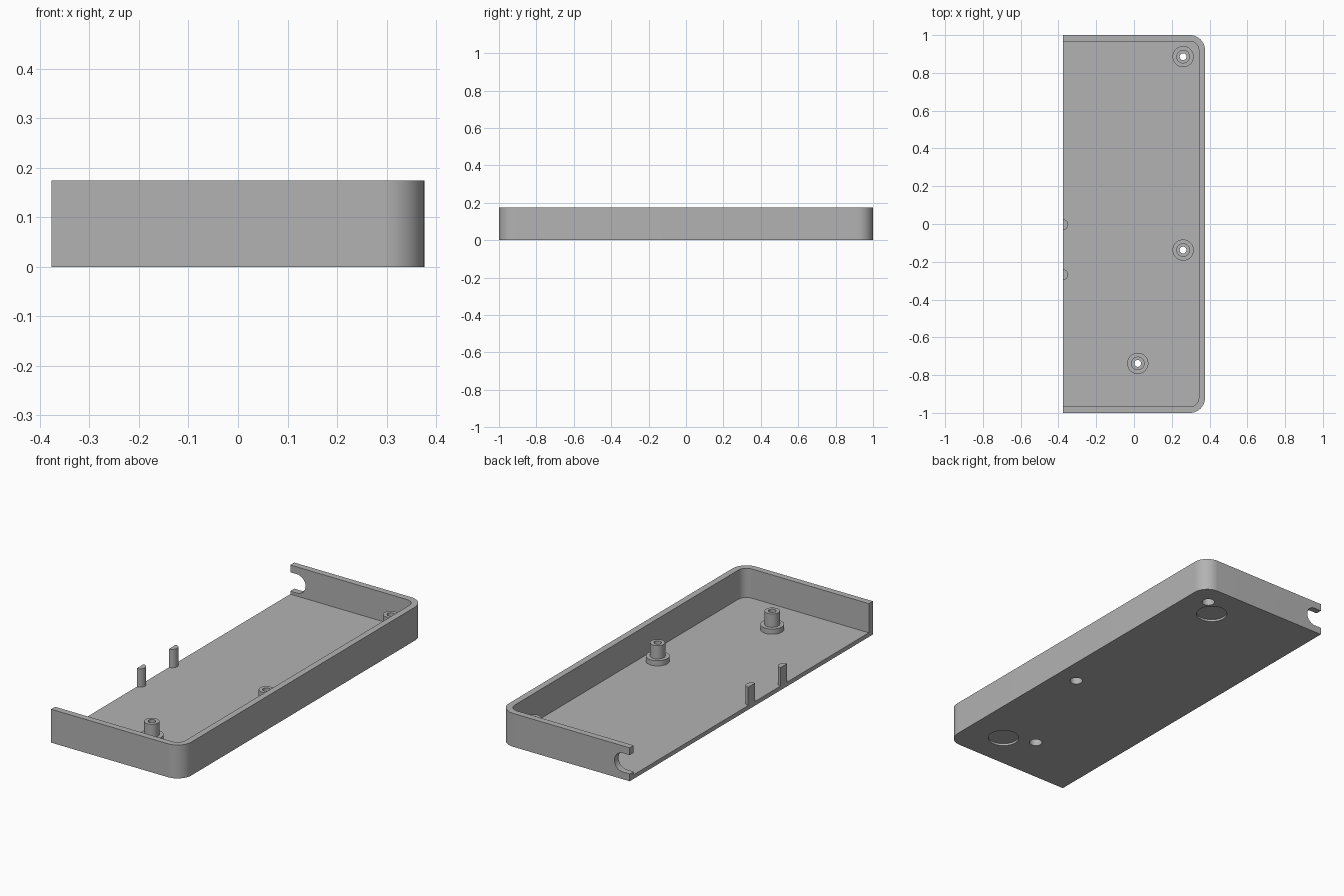
import bpy
import bmesh
from math import cos, sin, pi, radians

if "Cube" in bpy.data.objects:
    bpy.data.objects.remove(bpy.data.objects["Cube"], do_unlink=True)

# Overall sizes
HX, HY, HEIGHT = 0.376, 1.0, 0.174
WALL, FLOOR, CORNER = 0.033, 0.022, 0.08
BOSS_TOP, BORE_TOP, BORE_R = 0.118, 0.036, 0.031
BOSSES = [(0.26, 0.886), (0.26, -0.138), (0.02, -0.738)]

grey = bpy.data.materials.new("light grey plastic")
grey.use_nodes = True
grey.diffuse_color = (0.45, 0.45, 0.45, 1)
grey.node_tree.nodes["Principled BSDF"].inputs["Base Color"].default_value = (0.45, 0.45, 0.45, 1)


def finish(name, bm):
    """Turn a bmesh into a grey object in the scene."""
    bmesh.ops.recalc_face_normals(bm, faces=bm.faces)
    mesh = bpy.data.meshes.new(name)
    bm.to_mesh(mesh)
    bm.free()
    mesh.materials.append(grey)
    obj = bpy.data.objects.new(name, mesh)
    bpy.context.collection.objects.link(obj)
    return obj


def prism(name, outline, low, high, axis="z"):
    """Extrude a flat outline along z, or an (x, z) outline along y."""
    bm = bmesh.new()
    place = (lambda a, b, h: (a, b, h)) if axis == "z" else (lambda a, b, h: (a, h, b))
    face = bm.faces.new([bm.verts.new(place(a, b, low)) for a, b in outline])
    moved = bmesh.ops.extrude_face_region(bm, geom=[face])["geom"]
    shift = place(0, 0, high - low)
    bmesh.ops.translate(bm, vec=shift, verts=[v for v in moved if isinstance(v, bmesh.types.BMVert)])
    return finish(name, bm)


def arc(cx, cy, r, start, end, steps):
    angles = [radians(start + (end - start) * i / steps) for i in range(steps + 1)]
    return [(cx + r * cos(t), cy + r * sin(t)) for t in angles]


def circle(cx, cy, r, steps=48):
    return arc(cx, cy, r, 0, 360, steps)[:-1]


def half_tray(left, right, half_y, r):
    """Outline with square corners on the open side and round ones opposite."""
    return ([(left, half_y), (left, -half_y)]
            + arc(right - r, r - half_y, r, -90, 0, 16)
            + arc(right - r, half_y - r, r, 0, 90, 16))


def select_only(obj):
    bpy.ops.object.select_all(action="DESELECT")
    obj.select_set(True)
    bpy.context.view_layer.objects.active = obj


def cut(target, cutter):
    cutter.hide_render = True
    mod = target.modifiers.new("cut", "BOOLEAN")
    mod.operation, mod.solver, mod.object = "DIFFERENCE", "EXACT", cutter
    select_only(target)
    bpy.ops.object.modifier_apply(modifier=mod.name)
    bpy.data.objects.remove(cutter, do_unlink=True)


def smooth(obj):
    select_only(obj)
    bpy.ops.object.shade_smooth_by_angle(angle=radians(30))


# Tray: rounded block hollowed out, open along one long side
tray = prism("tray", half_tray(-HX, HX, HY, CORNER), 0, HEIGHT)
cut(tray, prism("hollow", half_tray(-HX - 0.1, HX - WALL, HY - WALL, CORNER - WALL), FLOOR, HEIGHT + 0.1))

# Round-ended cable notch in the back wall
NOTCH_R, NOTCH_Z = 0.049, HEIGHT / 2
notch = arc(-HX + 0.039, NOTCH_Z, NOTCH_R, -90, 90, 24)
notch += [(-HX - 0.1, NOTCH_Z + NOTCH_R), (-HX - 0.1, NOTCH_Z - NOTCH_R)]
cut(tray, prism("notch", notch, HY - 0.1, HY + 0.1, axis="y"))

# Shallow foot recesses under the floor
for side in (-1, 1):
    cut(tray, prism("foot_recess", circle(0.172, side * 0.807, 0.076), -0.1, 0.011))

# Screw openings through the floor
for x, y in BOSSES:
    cut(tray, prism("screw_opening", circle(x, y, BORE_R), -0.1, FLOOR + 0.05))
smooth(tray)

# Stepped hollow screw bosses, revolved from a closed profile
PROFILE = [(BORE_R, FLOOR), (0.056, FLOOR), (0.056, 0.049), (0.036, 0.049),
           (0.036, BOSS_TOP), (0.018, BOSS_TOP), (0.018, BORE_TOP), (BORE_R, BORE_TOP)]
for number, (x, y) in enumerate(BOSSES, 1):
    bm = bmesh.new()
    ring = [bm.verts.new((r, 0, z)) for r, z in PROFILE]
    edges = [bm.edges.new((ring[i - 1], ring[i])) for i in range(len(ring))]
    bmesh.ops.spin(bm, geom=ring + edges, cent=(0, 0, 0), axis=(0, 0, 1), angle=2 * pi, steps=48)
    bmesh.ops.remove_doubles(bm, verts=bm.verts, dist=0.0001)
    boss = finish(f"screw_boss_{number}", bm)
    boss.location = (x, y, 0)
    smooth(boss)

# Half-round posts on the open edge
for number, y in enumerate((-0.003, -0.268), 1):
    smooth(prism(f"edge_post_{number}", arc(-HX, y, 0.028, -90, 90, 24), FLOOR, BOSS_TOP))
